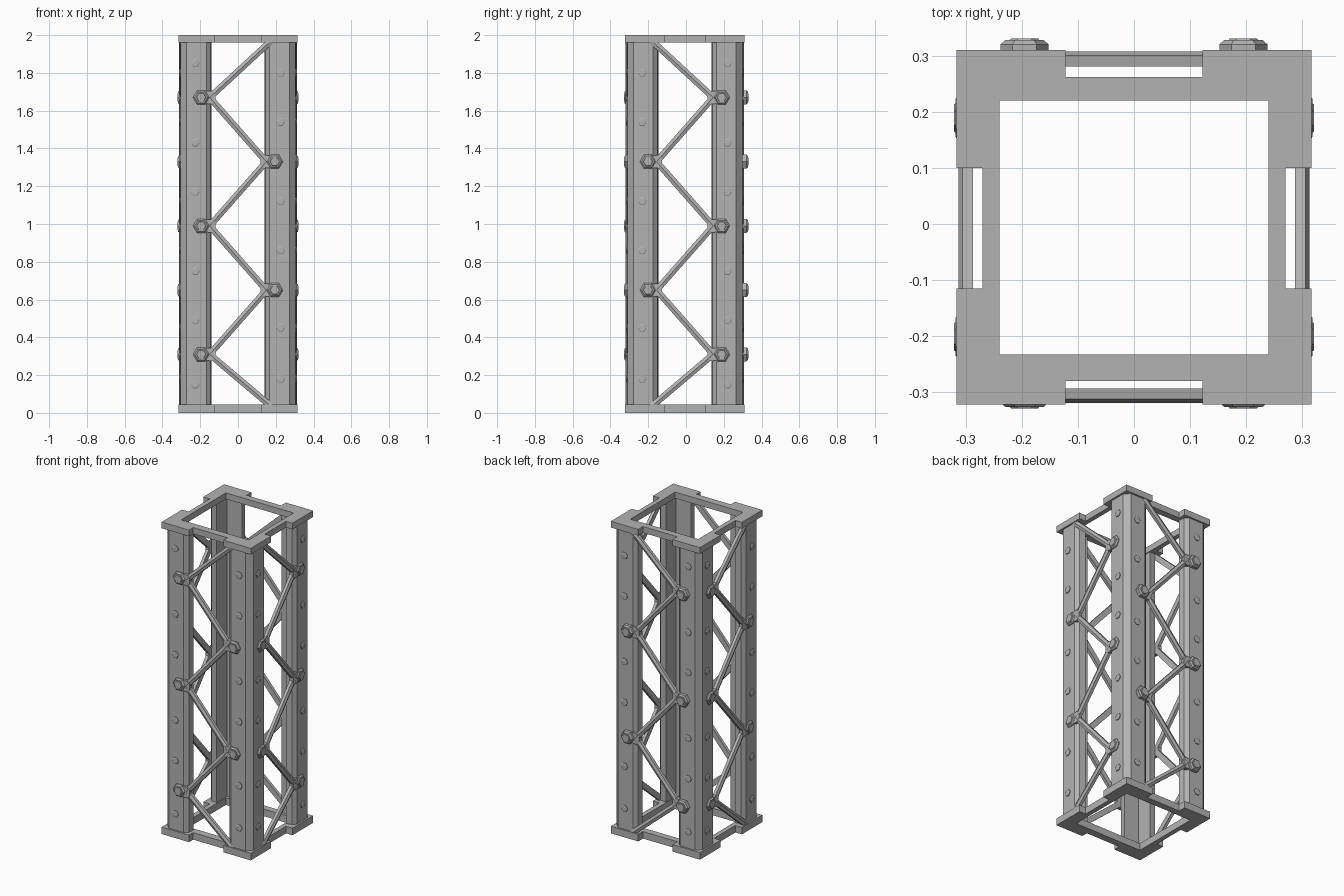
import bpy, bmesh, math
from mathutils import Vector

cube = bpy.data.objects.get("Cube")
if cube:
    bpy.data.objects.remove(cube, do_unlink=True)

steel = bpy.data.materials.new("grey_steel")
steel.use_nodes = True
steel.diffuse_color = (0.45, 0.45, 0.45, 1)
steel.node_tree.nodes["Principled BSDF"].inputs["Base Color"].default_value = (0.45, 0.45, 0.45, 1)

MID_Y = -0.006  # depth centre of the frame


def finish(name, bm):
    bmesh.ops.recalc_face_normals(bm, faces=bm.faces)
    mesh = bpy.data.meshes.new(name)
    bm.to_mesh(mesh)
    bm.free()
    mesh.materials.append(steel)
    bpy.context.collection.objects.link(bpy.data.objects.new(name, mesh))


def loft(bm, rings):
    """Closed solid through a list of matching point rings."""
    rings = [[bm.verts.new(p) for p in ring] for ring in rings]
    n = len(rings[0])
    for lower, upper in zip(rings, rings[1:]):
        for i in range(n):
            j = (i + 1) % n
            bm.faces.new((lower[i], lower[j], upper[j], upper[i]))
    bm.faces.new(rings[0])
    bm.faces.new(rings[-1])


# End frames: square rings notched in the middle of every side
XS = (-0.316, -0.27, -0.24, -0.122, 0.122, 0.24, 0.27, 0.316)
YS = (-0.322, -0.28, -0.233, -0.115, 0.1, 0.22, 0.262, 0.31)


def end_frame(name, z, height):
    bm = bmesh.new()
    grid = {(i, j): bm.verts.new((x, y, z)) for i, x in enumerate(XS) for j, y in enumerate(YS)}
    for i in range(7):
        for j in range(7):
            opening = 2 <= i <= 4 and 2 <= j <= 4
            notch = (i == 3 and j in (0, 6)) or (j == 3 and i in (0, 6))
            if not (opening or notch):
                bm.faces.new((grid[i, j], grid[i + 1, j], grid[i + 1, j + 1], grid[i, j + 1]))
    bmesh.ops.delete(bm, geom=[v for v in bm.verts if not v.link_faces], context='VERTS')
    out = bmesh.ops.extrude_face_region(bm, geom=bm.faces[:])
    top = [g for g in out["geom"] if isinstance(g, bmesh.types.BMVert)]
    bmesh.ops.translate(bm, verts=top, vec=(0, 0, height))
    bmesh.ops.recalc_face_normals(bm, faces=bm.faces)
    bmesh.ops.dissolve_limit(bm, angle_limit=0.01, verts=bm.verts[:], edges=bm.edges[:])
    finish(name, bm)


end_frame("bottom_frame", 0, 0.045)
end_frame("top_frame", 1.96, 0.04)

# Corner posts: angle sections with a chamfered corner and sloped leg ends
half = [(0.14, 0.245), (0.145, 0.285), (0.168, 0.305), (0.272, 0.305)]
angle = half + [(b, a) for a, b in reversed(half)] + [(0.245, 0.245)]
for sx, side in ((-1, "right"), (1, "left")):
    for sy, end in ((-1, "front"), (1, "back")):
        bm = bmesh.new()
        loft(bm, [[(sx * a, MID_Y + sy * b, z) for a, b in angle] for z in (0.03, 1.97)])
        finish(f"{end}_{side}_post", bm)

# Each face: outward direction, side of the low joint, outer reach of the bolts
FACES = {
    "front": ((0, -1), -1, 0.320),
    "back": ((0, 1), -1, 0.334),
    "right": ((-1, 0), 1, 0.318),
    "left": ((1, 0), 1, 0.318),
}
LOW_JOINTS, HIGH_JOINTS = (0.31, 0.99, 1.67), (0.65, 1.33)
LOW_RIVETS = (0.15, 0.49, 0.75, 1.17, 1.43, 1.85)
HIGH_RIVETS = (0.18, 0.45, 0.86, 1.12, 1.54, 1.8)

for face, ((ox, oy), low, reach) in FACES.items():

    def place(u, d, z):
        """Position u along the face, d outwards and z up."""
        if oy:
            return (u, MID_Y + oy * d, z)
        return (ox * d, MID_Y + u, z)

    def hexagon(u, z, r, d):
        return [place(u + r * math.cos(k * math.pi / 3), d, z + r * math.sin(k * math.pi / 3))
                for k in range(6)]

    # Zigzag braces with a shallow ridge on the outside
    path = [(-low * 0.175, 0.035)]
    for k in range(5):
        path.append(((low if k % 2 == 0 else -low) * 0.15, 0.31 + 0.34 * k))
    path.append((-low * 0.175, 1.97))
    section = [(-0.017, 0.287), (-0.017, 0.306), (0, 0.313), (0.017, 0.306), (0.017, 0.287)]
    bm = bmesh.new()
    for a, b in zip(path, path[1:]):
        along = (Vector(b) - Vector(a)).normalized()
        loft(bm, [[place(p[0] - along.y * w, d, p[1] + along.x * w) for w, d in section]
                  for p in (a, b)])
    finish(f"{face}_braces", bm)

    # Gusset plates, bolt collars and bolt heads at the joints
    gussets, bolts, rivets = bmesh.new(), bmesh.new(), bmesh.new()
    for s, joints, rows in ((low, LOW_JOINTS, LOW_RIVETS), (-low, HIGH_JOINTS, HIGH_RIVETS)):
        for z in joints:
            plate = [(0.21, -0.03), (0.14, -0.035), (0.12, -0.02),
                     (0.12, 0.02), (0.14, 0.035), (0.21, 0.03)]
            loft(gussets, [[place(s * u, d, z + h) for u, h in plate] for d in (0.287, 0.312)])
            u = s * 0.195
            loft(bolts, [hexagon(u, z, 0.043, 0.295), hexagon(u, z, 0.043, reach - 0.008),
                         hexagon(u, z, 0.034, reach), hexagon(u, z, 0.026, reach),
                         hexagon(u, z, 0.024, reach + 0.003)])
        # Rivets down the post face
        for z in rows:
            u = s * 0.226
            loft(rivets, [hexagon(u, z, 0.023, 0.3), hexagon(u, z, 0.023, 0.309),
                          hexagon(u, z, 0.018, 0.312)])
    finish(f"{face}_gussets", gussets)
    finish(f"{face}_bolts", bolts)
    finish(f"{face}_rivets", rivets)
